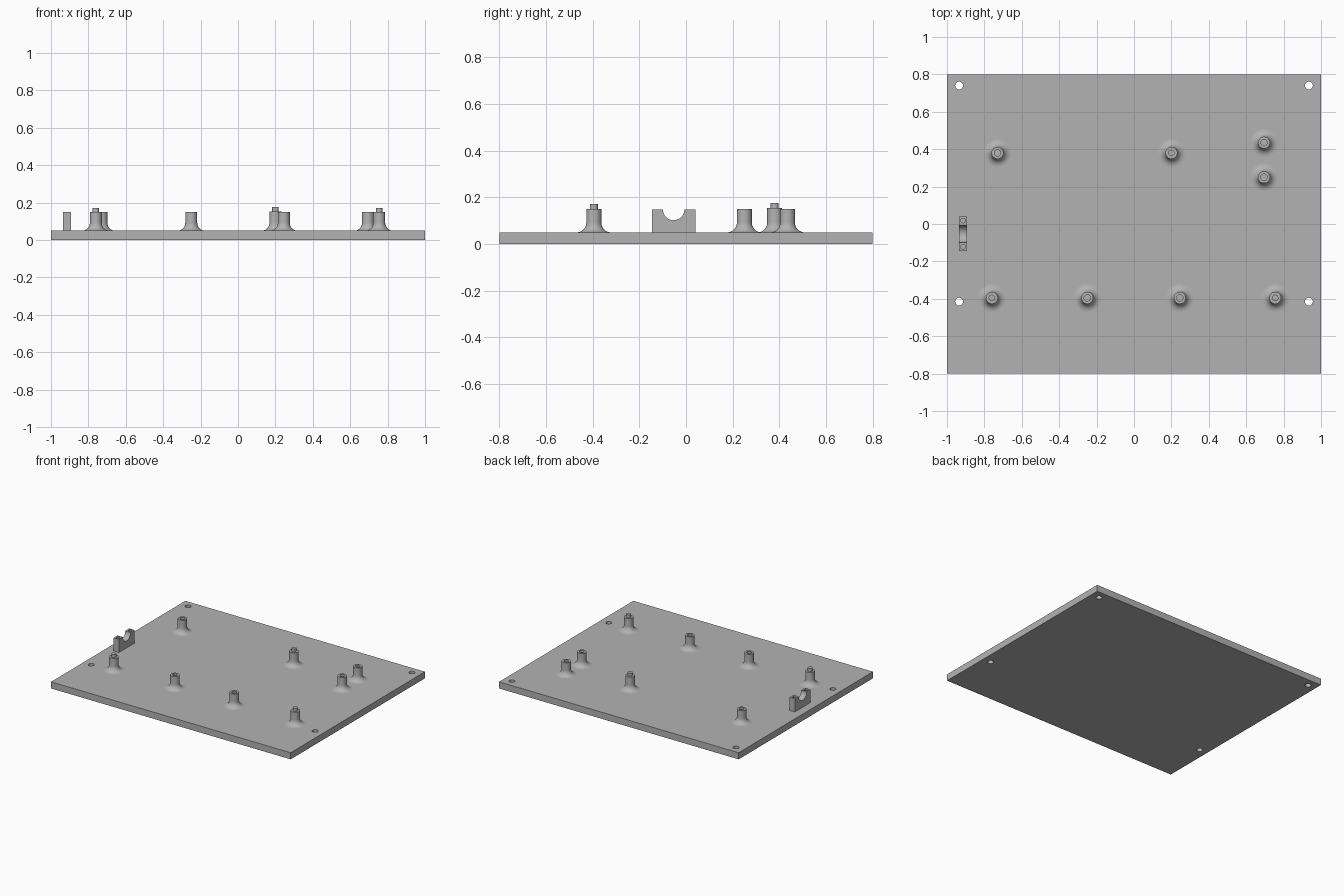
import bpy
from math import sin, cos, pi, radians

if "Cube" in bpy.data.objects:
    bpy.data.objects.remove(bpy.data.objects["Cube"], do_unlink=True)

grey = bpy.data.materials.new("light grey")
grey.use_nodes = True
GREY = (0.45, 0.45, 0.45, 1)
grey.diffuse_color = GREY
grey.node_tree.nodes["Principled BSDF"].inputs["Base Color"].default_value = GREY

T = 0.05  # plate thickness


def mesh_object(name, verts, faces):
    me = bpy.data.meshes.new(name)
    me.from_pydata(verts, [], faces)
    me.materials.append(grey)
    ob = bpy.data.objects.new(name, me)
    bpy.context.collection.objects.link(ob)
    return ob


def box(name, x0, x1, y0, y1, z0, z1):
    bpy.ops.mesh.primitive_cube_add(size=1, location=((x0 + x1) / 2, (y0 + y1) / 2, (z0 + z1) / 2))
    ob = bpy.context.object
    ob.name = name
    ob.scale = (x1 - x0, y1 - y0, z1 - z0)
    bpy.ops.object.transform_apply(location=True, rotation=False, scale=True)
    ob.data.materials.append(grey)
    return ob


def drill(ob, location, radius, depth, sides=24, rotation=(0, 0, 0)):
    """Cut a round hole centred on location."""
    bpy.ops.mesh.primitive_cylinder_add(vertices=sides, radius=radius, depth=depth,
                                        location=location, rotation=rotation)
    cutter = bpy.context.object
    cutter.name = "hole_cutter"
    cutter.hide_render = True
    cutter.data.materials.append(grey)
    mod = ob.modifiers.new("hole", "BOOLEAN")
    mod.operation = "DIFFERENCE"
    mod.solver = "EXACT"
    mod.object = cutter
    bpy.context.view_layer.objects.active = ob
    bpy.ops.object.modifier_apply(modifier=mod.name)
    bpy.data.objects.remove(cutter, do_unlink=True)


def smooth(ob):
    bpy.ops.object.select_all(action="DESELECT")
    ob.select_set(True)
    bpy.context.view_layer.objects.active = ob
    bpy.ops.object.shade_smooth_by_angle(angle=radians(35))


def lathe(name, profile, x, y, sides=32):
    """Spin a profile whose first and last points are the closing cap rings."""
    n = len(profile)
    verts = [(r * cos(2 * pi * i / sides), r * sin(2 * pi * i / sides), z)
             for r, z in profile for i in range(sides)]
    faces = [(k * sides + i, k * sides + (i + 1) % sides,
              (k + 1) * sides + (i + 1) % sides, (k + 1) * sides + i)
             for k in range(n - 1) for i in range(sides)]
    faces.append(tuple(range((n - 1) * sides, n * sides)))
    faces.append(tuple(reversed(range(sides))))
    ob = mesh_object(name, verts, faces)
    ob.location = (x, y, 0)
    smooth(ob)
    return ob


# Base plate with four mounting holes
plate = box("base_plate", -1, 1, -0.8, 0.8, 0, T)
for x in (-0.935, 0.935):
    for y in (-0.415, 0.74):
        drill(plate, (x, y, T / 2), 0.021, 0.2)
smooth(plate)

# Standoffs with a flared foot, ending in a locating pin or a screw hole
POST, FLARE, INNER = 0.032, 0.042, 0.017


def standoff(name, x, y, pin, top=0.15):
    profile = [(POST + FLARE, T - 0.01)]
    for i in range(9):
        a = i / 8 * pi / 2
        profile.append((POST + FLARE * (1 - sin(a)), T + FLARE * (1 - cos(a))))
    profile += [(POST, top), (INNER, top)]
    profile.append((INNER, top + 0.022 if pin else T + 0.01))
    lathe(name, profile, x, y)


for i, (x, y) in enumerate([(-0.73, 0.38), (0.695, 0.435), (0.695, 0.25),
                            (-0.25, -0.395), (0.245, -0.395)]):
    standoff(f"screw_standoff_{i + 1}", x, y, False)
for i, (x, y, top) in enumerate([(-0.76, -0.395, 0.15), (0.755, -0.395, 0.15),
                                 (0.2, 0.38, 0.154)]):
    standoff(f"pin_standoff_{i + 1}", x, y, True, top)

# Cable saddle: upright block with a round notch and two clamp screw holes
saddle = box("cable_saddle", -0.936, -0.892, -0.145, 0.04, T - 0.01, 0.149)
drill(saddle, (-0.914, -0.053, 0.148), 0.046, 0.2, 32, (0, pi / 2, 0))
for y in (-0.122, 0.018):
    drill(saddle, (-0.914, y, 0.13), 0.013, 0.08, 8)
smooth(saddle)
